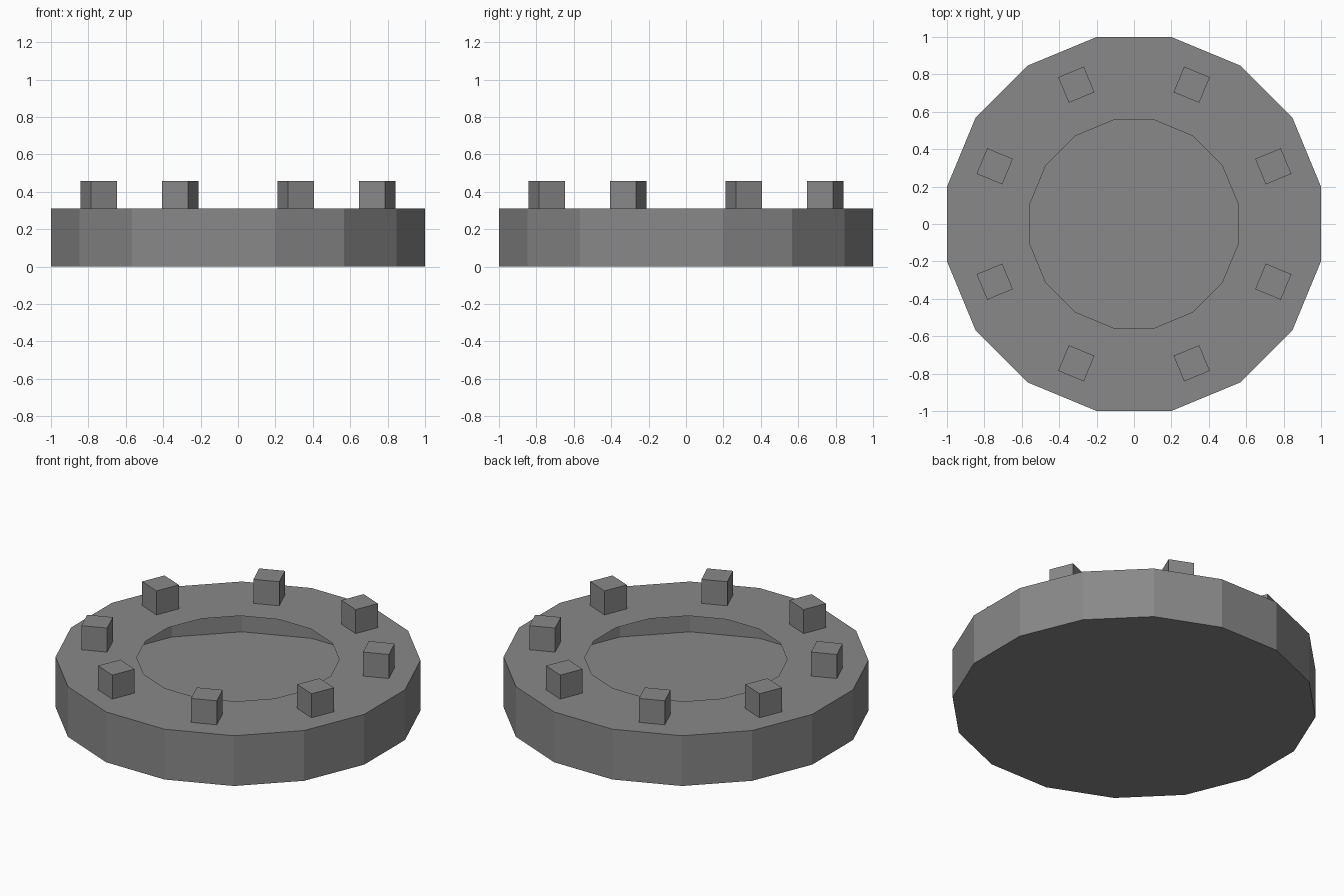
import bpy, bmesh, math
from mathutils import Matrix

if "Cube" in bpy.data.objects:
    bpy.data.objects.remove(bpy.data.objects["Cube"])

SIDES = 16
HEIGHT = 0.31
OUTER = 1 / math.cos(math.pi / SIDES)   # flats sit at +-1
INNER = 0.566
STUD = 0.148

grey = bpy.data.materials.new("grey")
grey.diffuse_color = (0.25, 0.25, 0.255, 1)
grey.use_nodes = True
grey.node_tree.nodes["Principled BSDF"].inputs["Base Color"].default_value = grey.diffuse_color


def finish(name, bm):
    mesh = bpy.data.meshes.new(name)
    bm.to_mesh(mesh)
    bm.free()
    mesh.materials.append(grey)
    obj = bpy.data.objects.new(name, mesh)
    bpy.context.collection.objects.link(obj)


def ring(bm, radius, z):
    angles = [(i + 0.5) * math.tau / SIDES for i in range(SIDES)]
    return [bm.verts.new((radius * math.cos(a), radius * math.sin(a), z)) for a in angles]


# Hollow drum: closed bottom, side wall, top rim around an open hole
bm = bmesh.new()
bottom, top, hole = ring(bm, OUTER, 0), ring(bm, OUTER, HEIGHT), ring(bm, INNER, HEIGHT)
bm.faces.new(bottom[::-1])
for low, high in ((bottom, top), (top, hole)):
    for i in range(SIDES):
        j = (i + 1) % SIDES
        bm.faces.new((low[i], low[j], high[j], high[i]))
finish("hollow_drum", bm)

# Eight square studs standing on the rim, turned to face the centre
bm = bmesh.new()
for i in range(8):
    turn = Matrix.Rotation((i + 0.5) * math.tau / 8, 4, 'Z')
    place = Matrix.Translation((0.806, 0, HEIGHT + STUD / 2))
    bmesh.ops.create_cube(bm, size=STUD, matrix=turn @ place)
finish("rim_studs", bm)
